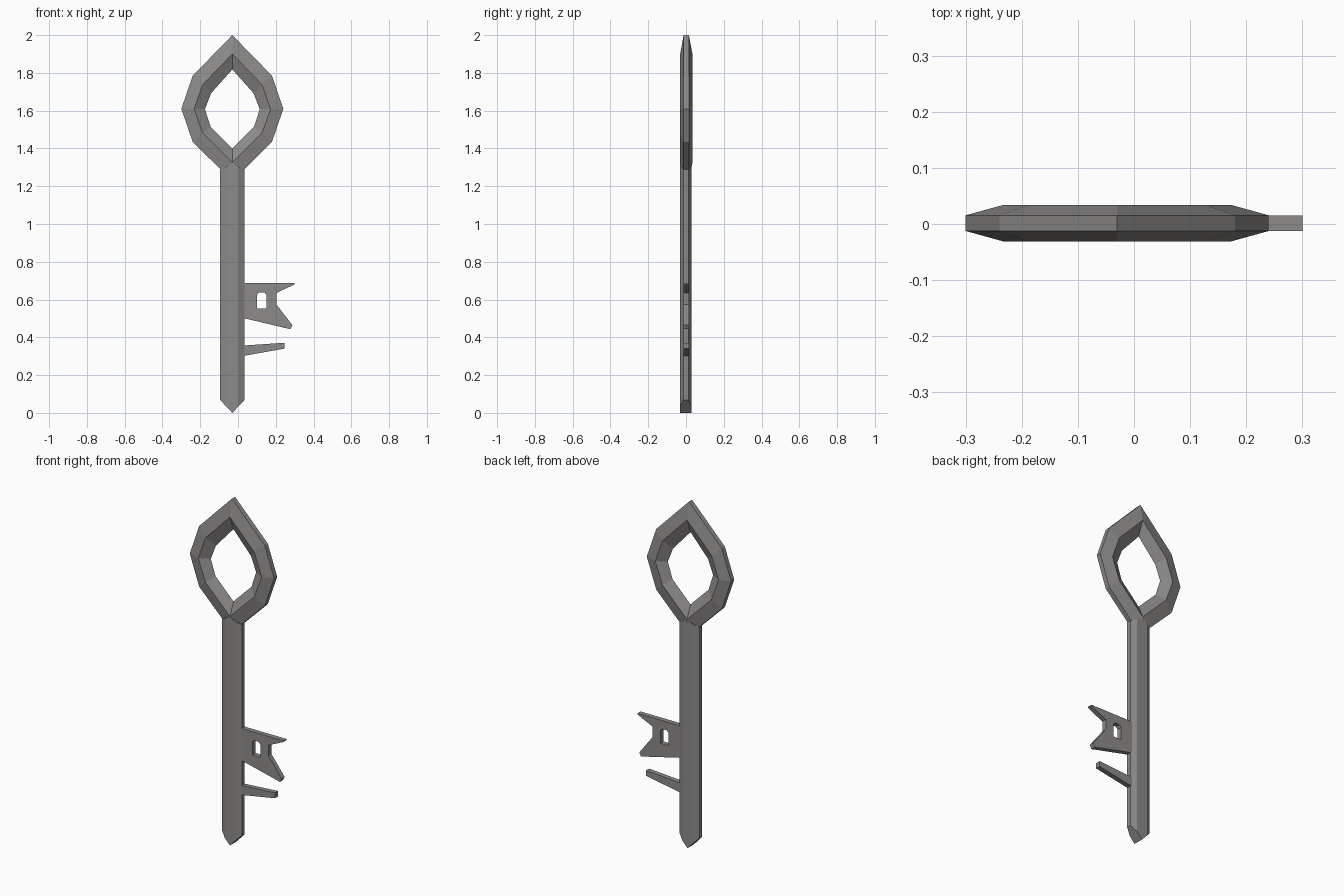
import bpy
import bmesh

if "Cube" in bpy.data.objects:
    bpy.data.objects.remove(bpy.data.objects["Cube"])

CX = -0.03  # centre line of the shaft and bow

metal = bpy.data.materials.new("dull grey metal")
metal.diffuse_color = (0.27, 0.26, 0.255, 1)
metal.use_nodes = True
metal.node_tree.nodes["Principled BSDF"].inputs["Base Color"].default_value = metal.diffuse_color


def finish(bm, name):
    bmesh.ops.recalc_face_normals(bm, faces=bm.faces)
    mesh = bpy.data.meshes.new(name)
    bm.to_mesh(mesh)
    bm.free()
    mesh.materials.append(metal)
    obj = bpy.data.objects.new(name, mesh)
    bpy.context.collection.objects.link(obj)
    return obj


def mirrored(half):
    """Close a right-hand outline (top to bottom) around the centre line."""
    return half + [(-x, z) for x, z in half[-2:0:-1]]


def skin(bm, rings, closed):
    """Join rings of vertices with quads."""
    n = len(rings[0])
    pairs = list(zip(rings, rings[1:] + rings[:1])) if closed else list(zip(rings, rings[1:]))
    for a, b in pairs:
        for i in range(n):
            j = (i + 1) % n
            bm.faces.new((a[i], a[j], b[j], b[i]))


# Bow: pointed ring with a five-sided section (rim, two ridges, inner edge)
outer = mirrored([(0, 2.0), (0.21, 1.785), (0.27, 1.61), (0.21, 1.435), (0, 1.227)])
ridge = mirrored([(0, 1.90), (0.157, 1.738), (0.203, 1.608), (0.157, 1.482), (0, 1.325)])
inner = mirrored([(0, 1.818), (0.112, 1.693), (0.145, 1.608), (0.115, 1.515), (0, 1.40)])
bm = bmesh.new()
section = [(outer, -0.0125), (ridge, -0.031), (inner, 0.0015), (ridge, 0.034), (outer, 0.0155)]
skin(bm, [[bm.verts.new((CX + x, y, z)) for x, z in loop] for loop, y in section], True)
finish(bm, "bow")

# Shaft: bevelled bar with a wedge tip, its top fitted to the bow
W, C, D, S, Y0 = 0.064, 0.033, 0.030, 0.013, -0.001
profile = [(-W, -S), (-C, -D), (0, -D), (C, -D), (W, -S),
           (W, S), (C, D), (0, D), (-C, D), (-W, S)]
bm = bmesh.new()
tip = [bm.verts.new((CX + x, Y0 + y, abs(x) * 0.068 / W)) for x, y in profile]
top = [bm.verts.new((CX + x, Y0 + y, 1.323 - abs(x) * 0.035 / W)) for x, y in profile]
skin(bm, [tip, top], False)
for ring in (tip, top):
    bm.faces.new((ring[0], ring[1], ring[2], ring[7], ring[8], ring[9]))
    bm.faces.new(ring[2:8])
finish(bm, "shaft")


# Bits: flat plates cut from outlines, with optional holes
def plate(name, loops, y=-0.0125, depth=0.028):
    bm = bmesh.new()
    edges = []
    for loop in loops:
        vs = [bm.verts.new((x, y, z)) for x, z in loop]
        edges += [bm.edges.new((a, b)) for a, b in zip(vs, vs[1:] + vs[:1])]
    bmesh.ops.triangle_fill(bm, edges=edges, use_beauty=True, use_dissolve=False)
    ext = bmesh.ops.extrude_face_region(bm, geom=bm.faces[:], use_keep_orig=True)
    moved = [v for v in ext["geom"] if isinstance(v, bmesh.types.BMVert)]
    bmesh.ops.translate(bm, verts=moved, vec=(0, depth, 0))
    finish(bm, name)


plate("upper_bit", [
    [(0.02, 0.687), (0.30, 0.687), (0.30, 0.680), (0.203, 0.635), (0.203, 0.575),
     (0.288, 0.464), (0.277, 0.443), (0.02, 0.504)],
    [(0.10, 0.553), (0.152, 0.553), (0.152, 0.625), (0.14, 0.638), (0.112, 0.638), (0.10, 0.625)],
])
plate("lower_bit", [[(0.02, 0.356), (0.245, 0.371), (0.245, 0.340), (0.02, 0.300)]])
